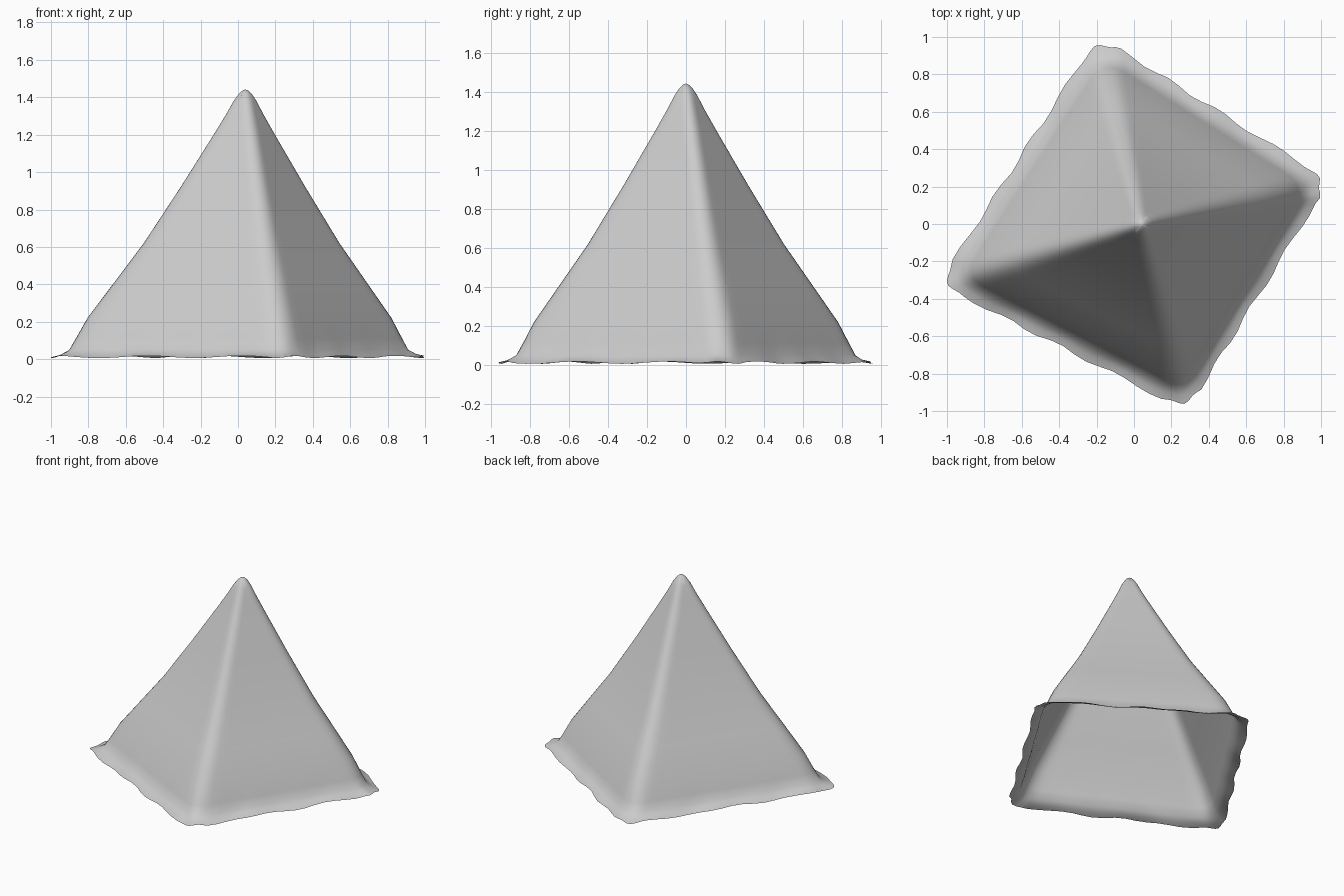
import bpy, bmesh, math
from mathutils import Vector

if "Cube" in bpy.data.objects:
    bpy.data.objects.remove(bpy.data.objects["Cube"])

APEX = Vector((0.04, 0.0))
CORNERS = [Vector(c) for c in ((1.0, 0.22), (-0.18, 0.96), (-1.0, -0.305), (0.27, -0.955))]
# ridge profile: height, fraction of the base corner distance, corner softness
PROFILE = [(0.012, 1.0, 0.10), (0.024, 0.955, 0.10), (0.05, 0.91, 0.10), (0.11, 0.875, 0.10),
           (0.22, 0.815, 0.10), (0.42, 0.67, 0.11), (0.62, 0.525, 0.12), (0.92, 0.335, 0.15),
           (1.06, 0.25, 0.18), (1.2, 0.165, 0.24), (1.31, 0.10, 0.32), (1.38, 0.062, 0.42),
           (1.42, 0.034, 0.5), (1.436, 0.015, 0.5)]
ARC, EDGE = 8, 16


def ring(scale, soft):
    """Rounded four-sided outline, kept at the same ridge distance for any softness."""
    k = scale * 1.05 / (1.05 - 0.47 * soft)
    pts = [APEX + (c - APEX) * k for c in CORNERS]
    out = []
    for i, p in enumerate(pts):
        prev, nxt = pts[i - 1], pts[(i + 1) % 4]
        a, b = p.lerp(prev, soft), p.lerp(nxt, soft)
        for j in range(ARC + 1):
            t = j / ARC
            out.append(a.lerp(p, t).lerp(p.lerp(b, t), t))
        end = nxt.lerp(p, soft)
        out += [b.lerp(end, j / EDGE) for j in range(1, EDGE)]
    return out


# Pyramid-shaped shell, open underneath
bm = bmesh.new()
rings = []
for level, (z, s, soft) in enumerate(PROFILE):
    wave = (0.010, 0.006, 0.002)[level] if level < 3 else 0.0
    row = []
    for i, p in enumerate(ring(s, soft)):
        # slightly ragged hem
        r = (p - APEX).normalized() * wave * math.sin(i * 1.35 + 0.6 * math.sin(i * 0.31))
        dz = 0.6 * wave * math.sin(i * 0.83)
        row.append(bm.verts.new((p.x + r.x, p.y + r.y, z + dz)))
    rings.append(row)
n = len(rings[0])
for lo, hi in zip(rings, rings[1:]):
    for i in range(n):
        j = (i + 1) % n
        bm.faces.new((lo[i], lo[j], hi[j], hi[i]))
# Rounded tip
tip = bm.verts.new((APEX.x, APEX.y, 1.442))
for i in range(n):
    bm.faces.new((rings[-1][i], rings[-1][(i + 1) % n], tip))

mesh = bpy.data.meshes.new("pyramid_shell")
bm.to_mesh(mesh)
bm.free()
mesh.polygons.foreach_set("use_smooth", [True] * len(mesh.polygons))
shell = bpy.data.objects.new("pyramid_shell", mesh)
bpy.context.collection.objects.link(shell)
